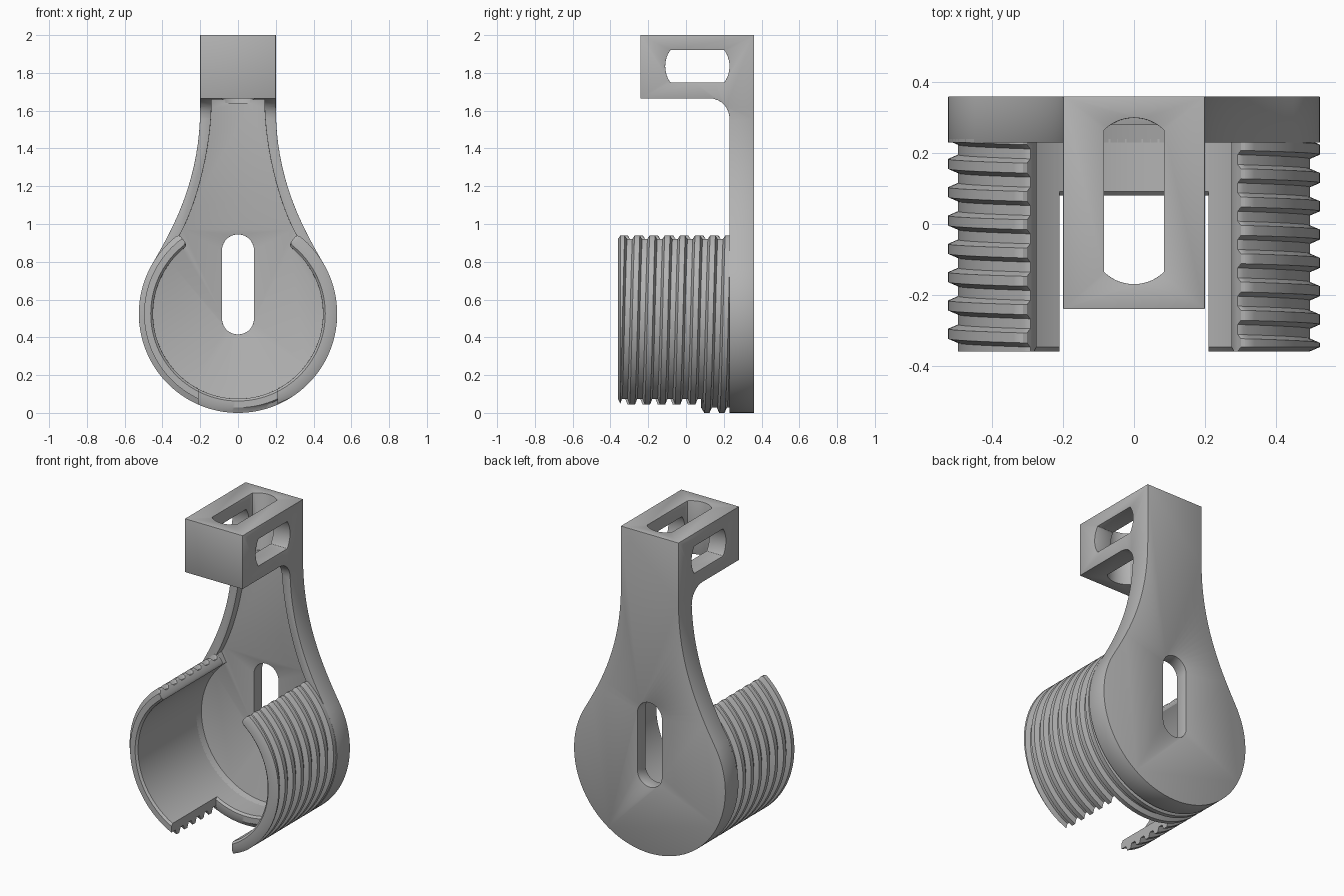
import bpy, bmesh, math
from mathutils import Vector

cube = bpy.data.objects.get("Cube")
if cube:
    bpy.data.objects.remove(cube, do_unlink=True)

grey = bpy.data.materials.new("plain_grey")
grey.use_nodes = True
COLOUR = (0.45, 0.45, 0.45, 1)
grey.diffuse_color = COLOUR
grey.node_tree.nodes["Principled BSDF"].inputs["Base Color"].default_value = COLOUR

RAD, INNER, ROOT = 0.525, 0.45, 0.497     # disc, bore and thread root radii
FRONT, PITCH, CUT = -0.36, 0.08, 0.21     # sleeve front, thread pitch, bottom gap half width


def finish(name, bm):
    bmesh.ops.recalc_face_normals(bm, faces=bm.faces)
    mesh = bpy.data.meshes.new(name)
    bm.to_mesh(mesh)
    bm.free()
    mesh.materials.append(grey)
    ob = bpy.data.objects.new(name, mesh)
    bpy.context.collection.objects.link(ob)
    return ob


def prism(name, pts, axis, lo, hi):
    """Extrude a 2D outline along the given axis."""
    bm = bmesh.new()

    def place(p, d):
        c = list(p)
        c.insert("xyz".index(axis), d)
        return bm.verts.new(c)

    a = [place(p, lo) for p in pts]
    b = [place(p, hi) for p in pts]
    bm.faces.new(a)
    bm.faces.new(b[::-1])
    for i in range(len(a)):
        j = (i + 1) % len(a)
        bm.faces.new((a[i], b[i], b[j], a[j]))
    return finish(name, bm)


def arc(cx, cy, r, a0, a1, n):
    angs = [math.radians(a0 + (a1 - a0) * i / n) for i in range(n + 1)]
    return [(cx + r * math.cos(a), cy + r * math.sin(a)) for a in angs]


def bezier(p0, p1, p2, p3, n=16):
    out = []
    for i in range(n + 1):
        t = i / n
        s = 1 - t
        out.append(tuple(s**3 * Vector(p0) + 3 * s * s * t * Vector(p1)
                         + 3 * s * t * t * Vector(p2) + t**3 * Vector(p3)))
    return out


def mirrored(half):
    """Close a right-hand outline with its mirror image."""
    return half + [(-x, z) for x, z in reversed(half) if abs(x) > 1e-5]


def window(half, lo, hi, sag):
    """Opening with straight sides and bulging ends along the second coordinate."""
    r = (half * half + sag * sag) / (2 * sag)
    a = math.degrees(math.asin(min(1, half / r)))
    return arc(0, hi - r, r, 90 - a, 90 + a, 14) + arc(0, lo + r, r, 270 - a, 270 + a, 14)


def combine(ob, other, op):
    mod = ob.modifiers.new(op, 'BOOLEAN')
    mod.operation, mod.solver, mod.object = op, 'EXACT', other
    apply(ob, mod)
    bpy.data.objects.remove(other, do_unlink=True)


def apply(ob, mod):
    bpy.context.view_layer.objects.active = ob
    bpy.ops.object.modifier_apply(modifier=mod.name)


def smooth(ob):
    bpy.ops.object.select_all(action='DESELECT')
    ob.select_set(True)
    bpy.context.view_layer.objects.active = ob
    bpy.ops.object.shade_smooth_by_angle(angle=math.radians(30))


# Body: side profile with hooked head, trimmed to the bulb-shaped front outline
side = [(0.36, -0.1), (0.36, 2), (-0.24, 2), (-0.24, 1.665)]
side += arc(0.125, 1.56, 0.105, 90, 0, 8) + [(0.23, -0.1)]
body = prism("back_plate_and_head", side, "x", -0.7, 0.7)
outline = arc(0, RAD, RAD, -90, 31, 40)
outline += bezier(outline[-1], (0.33, 1.0), (0.2, 1.25), (0.2, 1.62))[1:] + [(0.2, 2.1)]
combine(body, prism("outline_trim", mirrored(outline), "y", -0.8, 0.8), 'INTERSECT')

# Recess that leaves a raised rim along the neck
recess = arc(0, RAD, INNER, -90, 52, 48)
recess += bezier((0.31, 0.94), (0.22, 1.1), (0.14, 1.4), (0.14, 1.66))
combine(body, prism("recess_cutter", mirrored(recess), "y", -0.5, 0.28), 'DIFFERENCE')

# Slot through the plate and the two crossing windows in the head
slot = prism("slot_cutter", window(0.085, 0.415, 0.945, 0.085), "y", 0, 0.6)
combine(body, slot, 'DIFFERENCE')
top = prism("top_window_cutter", window(0.085, -0.17, 0.3, 0.035), "z", 1.64, 2.2)
combine(body, top, 'DIFFERENCE')
side_pts = [(v, u + 1.835) for u, v in window(0.085, -0.11, 0.23, 0.027)]
combine(body, prism("side_window_cutter", side_pts, "x", -0.5, 0.5), 'DIFFERENCE')

bevel = body.modifiers.new("soft_edges", 'BEVEL')
bevel.width, bevel.segments = 0.014, 2
bevel.limit_method, bevel.angle_limit = 'ANGLE', math.radians(35)
apply(body, bevel)
smooth(body)


# Threaded sleeve segments
def thread_radius(y, shift):
    u = ((y - shift) / PITCH) % 1
    if u < 0.35:
        return RAD
    if u < 0.5:
        return RAD - (RAD - ROOT) * (u - 0.35) / 0.15
    if u < 0.85:
        return ROOT
    return ROOT + (RAD - ROOT) * (u - 0.85) / 0.15


def section(theta, y0, y1):
    """Closed (y, radius) section whose thread follows the helix at this angle."""
    shift = 0.21 - 0.675 * PITCH + PITCH * (theta - math.pi) / (2 * math.pi)
    ys = [y0 + 0.012]
    for k in range(-10, 5):
        ys += [shift + (k + u) * PITCH for u in (0, 0.35, 0.5, 0.85)]
    ys = sorted(min(max(y, y0 + 0.012), y1) for y in ys)
    pts = [(y0, INNER + 0.012), (y0, ROOT)]
    pts += [(y, thread_radius(y, shift)) for y in ys]
    return pts + [(y1, INNER), (y0 + 0.012, INNER)]


def sleeve(name, y0, start, end, n, flip=False, round_start=False):
    """Sweep the section between two angles, each given as a function of radius."""
    y1, mid = 0.24, (INNER + RAD) / 2
    bm = bmesh.new()
    steps = [(i / n, 1) for i in range(n + 1)]
    if round_start:
        steps = [(0, 0.55), (0.006, 0.85)] + [(0.016 + 0.984 * t, 1) for t, _ in steps]
    rings = []
    for t, squeeze in steps:
        def angle(r):
            a = start(r) + (end(r) - start(r)) * t
            return math.pi - a if flip else a
        ring = []
        for y, r in section(angle(mid), y0, y1):
            a = angle(r)
            r = mid + (r - mid) * squeeze
            ring.append(bm.verts.new((r * math.cos(a), y, RAD + r * math.sin(a))))
        rings.append(ring)
    for a, b in zip(rings, rings[1:]):
        for i in range(len(a)):
            j = (i + 1) % len(a)
            bm.faces.new((a[i], a[j], b[j], b[i]))
    bm.faces.new(rings[0])
    bm.faces.new(rings[-1])
    bmesh.ops.remove_doubles(bm, verts=bm.verts, dist=1e-5)
    smooth(finish(name, bm))


def top_end(r):
    return math.radians(53.5)


def gap_edge(r):
    return -math.acos(CUT / r)


def far_gap_edge(r):
    return -math.pi - gap_edge(r)


sleeve("left_threaded_sleeve", FRONT, top_end, gap_edge, 60, False, True)
sleeve("right_threaded_sleeve", FRONT, top_end, gap_edge, 60, True, True)
sleeve("bottom_threaded_lip", 0.08, gap_edge, far_gap_edge, 28)
